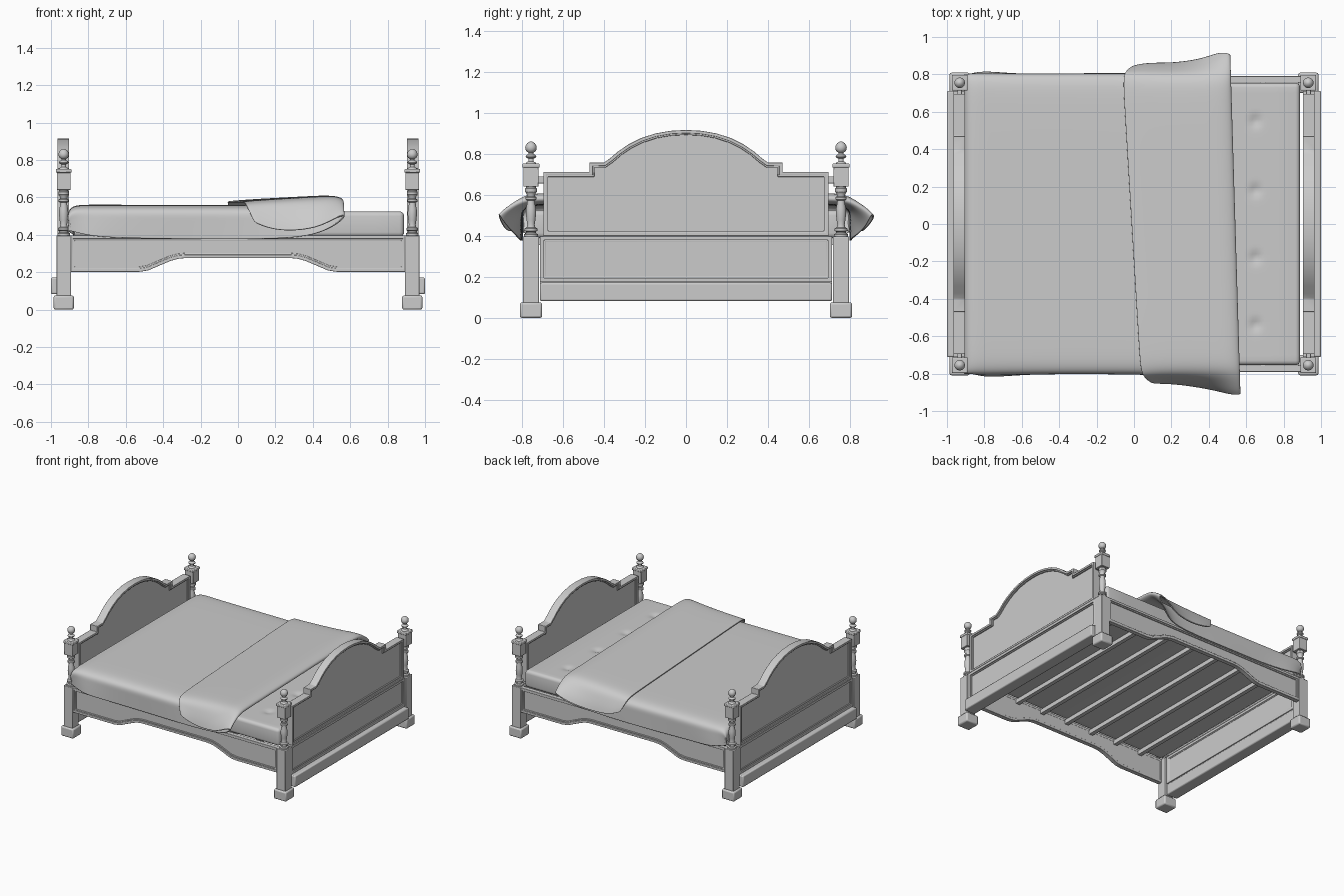
import bpy, bmesh, math
from mathutils import Vector

if "Cube" in bpy.data.objects:
    bpy.data.objects.remove(bpy.data.objects["Cube"])


def finish(name, bm, mirror=(0, 0), bevel=0, angle=35):
    bmesh.ops.recalc_face_normals(bm, faces=bm.faces)
    me = bpy.data.meshes.new(name)
    bm.to_mesh(me)
    bm.free()
    ob = bpy.data.objects.new(name, me)
    bpy.context.collection.objects.link(ob)
    bpy.ops.object.select_all(action='DESELECT')
    ob.select_set(True)
    bpy.context.view_layer.objects.active = ob
    bpy.ops.object.shade_smooth_by_angle(angle=math.radians(angle))
    if bevel:
        b = ob.modifiers.new("bevel", 'BEVEL')
        b.width, b.segments, b.limit_method = bevel, 2, 'ANGLE'
    if any(mirror):
        m = ob.modifiers.new("mirror", 'MIRROR')
        m.use_axis = (bool(mirror[0]), bool(mirror[1]), False)
    return ob


def box(name, lo, hi, mirror=(0, 0), bevel=0.004):
    bm = bmesh.new()
    bmesh.ops.create_cube(bm, size=1)
    for v in bm.verts:
        v.co = [(a + b) / 2 + c * (b - a) for a, b, c in zip(lo, hi, v.co)]
    return finish(name, bm, mirror, bevel)


def inset(pts, d):
    # mitred inward offset of a counter-clockwise outline
    out, n = [], len(pts)
    for i in range(n):
        a, p, b = (Vector(pts[j % n]) for j in (i - 1, i, i + 1))
        e, f = (p - a).normalized(), (b - p).normalized()
        n1, n2 = Vector((-e.y, e.x)), Vector((-f.y, f.x))
        out.append(tuple(p + (n1 + n2) * d / (1 + n1.dot(n2))))
    return out


def place(axis, p, depth):
    return (depth, p[0], p[1]) if axis == 'X' else (p[0], depth, p[1])


def prism(name, pts, axis, d0, d1, mirror):
    bm = bmesh.new()
    f = [[bm.verts.new(place(axis, p, d)) for p in pts] for d in (d0, d1)]
    n = len(pts)
    for ring in f:
        bm.faces.new(ring)
    for i in range(n):
        j = (i + 1) % n
        bm.faces.new((f[0][i], f[0][j], f[1][j], f[1][i]))
    return finish(name, bm, mirror)


def frame(name, pts, width, axis, d0, d1, mirror):
    # picture-frame moulding following an outline
    bm, inner, n = bmesh.new(), inset(pts, width), len(pts)
    loops = [[bm.verts.new(place(axis, p, d)) for p in q]
             for q, d in ((pts, d0), (pts, d1), (inner, d1), (inner, d0))]
    for k in range(4):
        a, b = loops[k], loops[(k + 1) % 4]
        for i in range(n):
            j = (i + 1) % n
            bm.faces.new((a[i], a[j], b[j], b[i]))
    return finish(name, bm, mirror, 0.002)


def panelled(name, pts, axis, w, outer, mid, panel, mirror):
    frame(name + "_outer_moulding", pts, w, axis, *outer, mirror)
    frame(name + "_inner_moulding", inset(pts, w * 0.9), w * 0.6, axis, *mid, mirror)
    prism(name + "_panel", inset(pts, w * 0.5), axis, *panel, mirror)


# --- arched end boards (both ends alike)
arch = [(.695, .712), (.47, .712), (.47, .757), (.40, .757), (.37, .778), (.33, .812), (.28, .846),
        (.22, .876), (.15, .899), (.075, .912), (0, .916)]
board = [(-.695, .40), (.695, .40)] + arch + [(-y, z) for y, z in arch[-2::-1]]
panelled("end_board", board, 'X', .016, (.903, .966), (.91, .958), (.918, .948), (1, 0))
lower = [(-.712, .085), (.712, .085), (.712, .397), (-.712, .397)]
prism("lower_end_panel", lower, 'X', .91, .950, (1, 0))
upper_frame = [(-.712, .175), (.712, .175), (.712, .399), (-.712, .399)]
frame("lower_end_frame", upper_frame, .02, 'X', .903, .966, (1, 0))
frame("lower_end_bead", inset(upper_frame, .018), .009, 'X', .907, .957, (1, 0))
box("end_plinth", (.905, -.712, .083), (1.0, .712, .172), (1, 0), .008)
box("end_board_tenon", (.92, .68, .655), (.945, .73, .69), (1, 1), .003)

# --- side rails with a scooped lower edge
scoop = [(-.53, .202), (-.48, .21), (-.42, .236), (-.36, .261), (-.32, .272), (-.28, .276)]
rail = [(-.90, .202)] + scoop + [(-x, z) for x, z in scoop[::-1]] + [(.90, .202), (.90, .397), (-.90, .397)]
panelled("side_rail", rail, 'Y', .018, (.756, .79), (.758, .784), (.758, .776), (0, 1))

# --- posts
CX, CY = .932, .755


def post_block(name, h, z0, z1, bevel):
    box(name, (CX - h, CY - h, z0), (CX + h, CY + h, z1), (1, 1), bevel)


def lathe(name, profile, n=24):
    bm, rings = bmesh.new(), []
    for r, z in profile:
        rings.append([bm.verts.new((CX + r * math.cos(t * math.tau / n), CY + r * math.sin(t * math.tau / n), z))
                      for t in range(n)])
    for a, b in zip(rings, rings[1:]):
        for i in range(n):
            j = (i + 1) % n
            bm.faces.new((a[i], a[j], b[j], b[i]))
    bm.faces.new(rings[0])
    bm.faces.new(rings[-1])
    finish(name, bm, (1, 1))


post_block("post_foot", .054, 0, .076, .010)
post_block("post_lower_block", .039, .07, .397, .004)
post_block("post_upper_block", .037, .64, .74, .003)
post_block("post_cap", .042, .732, .752, .005)
lathe("post_turning", [(.034, .395), (.034, .408), (.024, .413), (.024, .42), (.031, .425), (.031, .436),
                       (.021, .442), (.018, .455), (.022, .48), (.025, .51), (.024, .535), (.019, .56),
                       (.018, .572), (.027, .577), (.027, .588), (.02, .593), (.021, .605), (.029, .615),
                       (.029, .63), (.024, .634), (.024, .645)])
lathe("post_finial", [(.028, .748), (.024, .756), (.013, .763), (.012, .776), (.024, .782), (.026, .788),
                      (.022, .794), (.012, .799), (.013, .806), (.022, .812), (.027, .822), (.028, .832),
                      (.025, .843), (.017, .853), (.007, .859), (.001, .86)])

# --- slats under the mattress
for i in range(7):
    x = -.69 + .23 * i
    box(f"slat_{i + 1}", (x - .016, -.765, .355), (x + .016, .765, .388), bevel=0)

# --- mattress with tufted dimples near the uncovered end
bm = bmesh.new()
bmesh.ops.create_cube(bm, size=1)
for v in bm.verts:
    v.co = (v.co.x * 1.776, v.co.y * 1.51, .457 + v.co.z * .136)
bmesh.ops.bevel(bm, geom=bm.edges[:], offset=.025, segments=4, profile=.5, affect='EDGES')
cuts = [((.57 + .016 * i, 0, 0), (1, 0, 0)) for i in range(11)]
cuts += [((0, -.7 + .02 * i, 0), (0, 1, 0)) for i in range(71)]
for co, no in cuts:
    bmesh.ops.bisect_plane(bm, geom=bm.verts[:] + bm.edges[:] + bm.faces[:], plane_co=co, plane_no=no)
for v in bm.verts:
    if v.co.z > .52:
        for y in (-.54, -.18, .18, .55):
            d2 = (v.co.x - .65) ** 2 + (v.co.y - y) ** 2
            v.co.z -= .014 * math.exp(-d2 / .0008)
finish("mattress", bm, angle=60)

# --- duvet: one sheet draped over the bed and folded back on itself
# rows: x, top height, hem y, hem height, skew of the fold
rows = [(-.875, .43, .76, .40, 0), (-.905, .47, .78, .415, 0), (-.908, .53, .79, .425, 0),
        (-.87, .557, .80, .415, 0), (-.78, .557, .815, .392, 0), (-.6, .557, .80, .382, 0),
        (-.2, .556, .80, .377, 0), (.15, .556, .80, .377, .2), (.35, .557, .815, .39, .4),
        (.46, .558, .86, .43, .5), (.535, .565, .895, .485, .5), (.545, .592, .91, .51, .5),
        (.49, .608, .915, .49, .5), (.40, .603, .88, .44, .6), (.25, .595, .862, .42, .8),
        (.08, .585, .855, .43, 1), (.0, .578, .845, .46, 1), (-.012, .576, .842, .47, 1)]
bm, grid = bmesh.new(), []
for k, (x, zt, yh, zh, skew) in enumerate(rows):
    half = [(0, 0), (.35, 0), (.66, 0), (.755, .03), (.80, .16),
            (.80 + (yh - .80) * .4, .42), (.80 + (yh - .80) * .8, .75), (yh, 1)]
    line = []
    for s, pts in ((-1, half[:0:-1]), (1, half)):
        for y, t in pts:
            ripple = .006 * math.sin(k * 2.1 + s) * t
            tuck = .05 * t if k > 14 else 0
            line.append(bm.verts.new((x - skew * .06 * s * y + tuck, s * (y + ripple), zt + (zh - zt) * t)))
    grid.append(line)
for a, b in zip(grid, grid[1:]):
    for i in range(len(a) - 1):
        bm.faces.new((a[i], a[i + 1], b[i + 1], b[i]))
duvet = finish("duvet", bm, angle=180)
sub = duvet.modifiers.new("smooth", 'SUBSURF')
sub.levels = sub.render_levels = 3
sol = duvet.modifiers.new("thickness", 'SOLIDIFY')
sol.thickness, sol.offset = .008, 0
